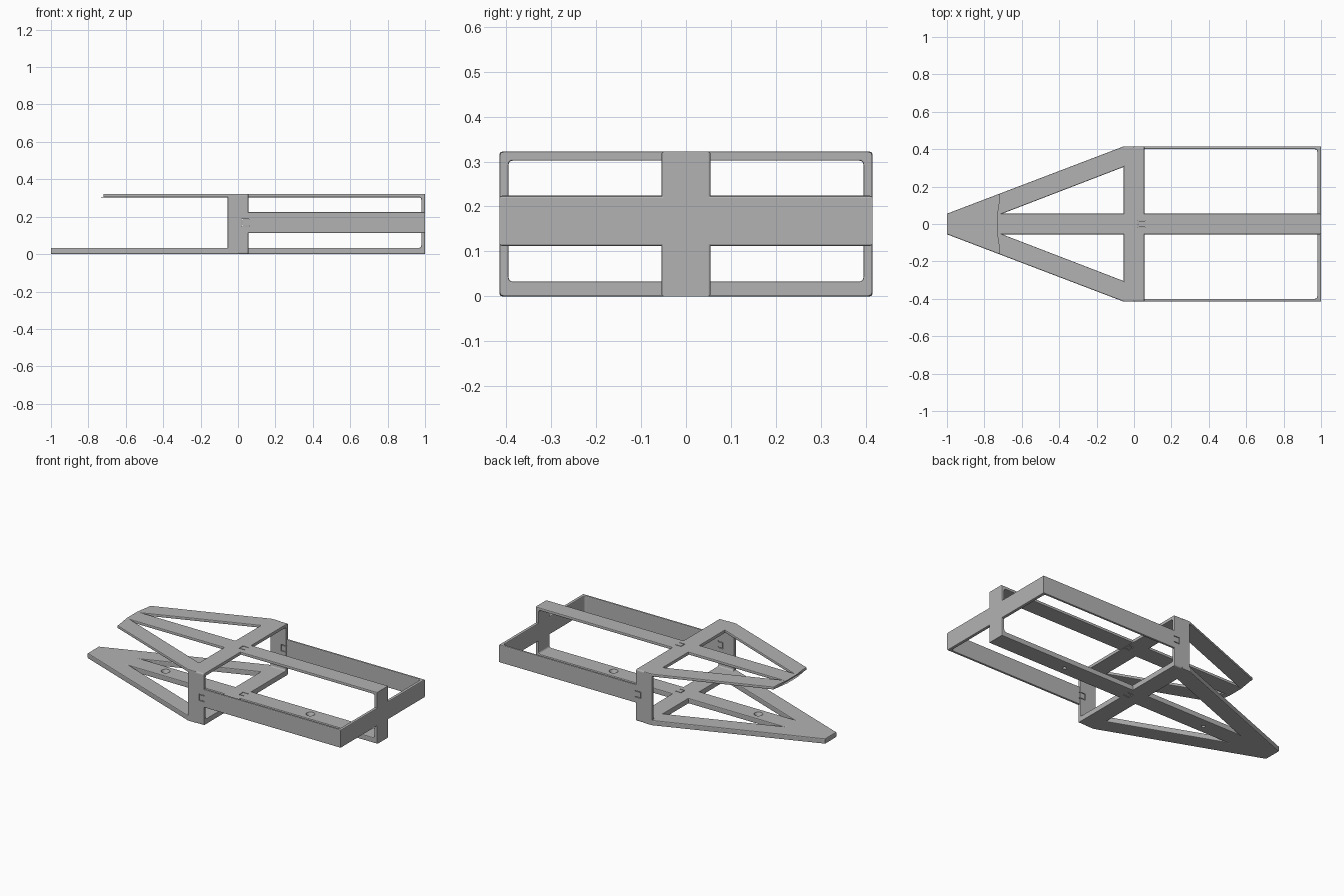
import bpy, bmesh
from mathutils import Vector

old = bpy.data.objects.get("Cube")
if old:
    bpy.data.objects.remove(old, do_unlink=True)

grey = bpy.data.materials.new("plain grey")
grey.use_nodes = True
COLOUR = (0.45, 0.45, 0.45, 1)
grey.diffuse_color = COLOUR
grey.node_tree.nodes["Principled BSDF"].inputs["Base Color"].default_value = COLOUR

H = 0.322        # full height
W = 0.415        # half width
S = 0.055        # half width of every strap
FLOOR = 0.033    # thickness of the lower plate
ROOF = 0.304     # underside of the upper plate
MID = 0.168      # centre height of the side loop
SLOPE = (W - S) / (1 - S)


def fillet(points, r, steps=4):
    """Round the corners of a closed 2D outline."""
    out = []
    for i, p in enumerate(points):
        p = Vector(p)
        a = p + (Vector(points[i - 1]) - p).normalized() * r
        b = p + (Vector(points[(i + 1) % len(points)]) - p).normalized() * r
        for k in range(steps + 1):
            t = k / steps
            out.append(a * (1 - t) ** 2 + p * 2 * t * (1 - t) + b * t ** 2)
    return out


def rect(u0, u1, v0, v1):
    return [(u0, v0), (u1, v0), (u1, v1), (u0, v1)]


def prism(name, loops, axis, w0, w1, bevel=0.005):
    """Extrude an outline with holes along an axis and round its rims."""
    place = {"X": lambda u, v, w: (w, u, v),
             "Y": lambda u, v, w: (u, w, v),
             "Z": lambda u, v, w: (u, v, w)}[axis]
    bm = bmesh.new()
    for loop in loops:
        verts = [bm.verts.new(place(p[0], p[1], w0)) for p in loop]
        for i, v in enumerate(verts):
            bm.edges.new((verts[i - 1], v))
    bmesh.ops.triangle_fill(bm, edges=bm.edges[:], use_beauty=True)
    ext = bmesh.ops.extrude_face_region(bm, geom=bm.faces[:], use_keep_orig=True)
    moved = [g for g in ext["geom"] if isinstance(g, bmesh.types.BMVert)]
    bmesh.ops.translate(bm, verts=moved, vec=place(0, 0, w1 - w0))
    bmesh.ops.recalc_face_normals(bm, faces=bm.faces[:])
    if bevel:
        k = "XYZ".index(axis)
        rims = [e for e in bm.edges if e.is_manifold and e.calc_face_angle() > 0.7
                and abs(e.verts[0].co[k] - e.verts[1].co[k]) < 1e-5]
        bmesh.ops.bevel(bm, geom=rims, offset=bevel, segments=2, profile=0.5,
                        affect="EDGES", clamp_overlap=False)
    mesh = bpy.data.meshes.new(name)
    bm.to_mesh(mesh)
    bm.free()
    mesh.materials.append(grey)
    ob = bpy.data.objects.new(name, mesh)
    bpy.context.collection.objects.link(ob)
    return ob


def wedge(name, nose, hole_tip, z0, z1):
    """Tapered plate with two triangular windows either side of a spine."""
    y = S + SLOPE * (nose + 1)
    outline = [(nose, -y), (-S, -W), (0, -W), (0, W), (-S, W), (nose, y)]
    windows = [[(-S, s * S), (-S, s * 0.305), (hole_tip, s * S)] for s in (-1, 1)]
    return prism(name, [outline] + windows, "Z", z0, z1)


# Tapered plates
lower_plate = wedge("lower_plate", -1, -0.71, 0, FLOOR)
upper_plate = wedge("upper_plate", -0.72, -0.705, ROOF, H)

# Upright ring in the middle
bulkhead = prism("bulkhead_ring", [fillet(rect(-W, W, 0, H), 0.01),
                                   fillet(rect(-W + 0.02, W - 0.02, FLOOR, ROOF - 0.002), 0.01)],
                 "X", -S, S, 0.003)


def u_loop(name, v0, v1, inner0, inner1, axis, w0, w1):
    """U-shaped strap, open toward the bulkhead, with rounded inner corners."""
    inner = fillet([(-1, inner0), (0.98, inner0), (0.98, inner1), (-1, inner1)], 0.015)
    bend = [p for p in inner if p[0] > 0]
    outline = [(0, v0), (1, v0), (1, v1), (0, v1), (0, inner1)] + bend[::-1] + [(0, inner0)]
    return prism(name, [outline], axis, w0, w1)


# Horizontal side loop and vertical spine loop
side_loop = u_loop("side_loop", -W, W, -W + 0.015, W - 0.015, "Z", MID - 0.056, MID + 0.056)
spine_loop = u_loop("spine_loop", 0, H, FLOOR, ROOF, "Y", -S, S)

# Cutters: clip slots and countersunk screw holes
cutters = []


def clip(c):
    a, b, g = 0.02, 0.016, 0.004
    return [(0.06, c - a), (0.02, c - a), (0.02, c + a), (0.06, c + a),
            (0.06, c + b), (0.02 + g, c + b), (0.02 + g, c - b), (0.06, c - b)]


cutters.append(prism("clip_cutter", [clip(0)], "Z", -1, 1, 0))
cutters.append(prism("side_clip_cutter", [clip(MID)], "Y", -1, 1, 0))
for x in (-0.5, 0.5):
    bm = bmesh.new()
    bmesh.ops.create_cone(bm, cap_ends=True, segments=24, radius1=0.011, radius2=0.026,
                          depth=FLOOR + 0.002)
    bmesh.ops.translate(bm, verts=bm.verts[:], vec=(x, 0, FLOOR / 2))
    mesh = bpy.data.meshes.new("screw_cutter")
    bm.to_mesh(mesh)
    bm.free()
    mesh.materials.append(grey)
    hole = bpy.data.objects.new("screw_cutter", mesh)
    bpy.context.collection.objects.link(hole)
    cutters.append(hole)

z_clip, y_clip, nose_hole, tail_hole = cutters
cuts = {lower_plate: [nose_hole], spine_loop: [z_clip, tail_hole],
        side_loop: [y_clip], bulkhead: [z_clip, y_clip]}
for ob, tools in cuts.items():
    for tool in tools:
        mod = ob.modifiers.new("cut", "BOOLEAN")
        mod.operation, mod.solver, mod.object = "DIFFERENCE", "EXACT", tool

bpy.context.view_layer.update()
graph = bpy.context.evaluated_depsgraph_get()
baked = {ob: bpy.data.meshes.new_from_object(ob.evaluated_get(graph)) for ob in cuts}
for ob, mesh in baked.items():
    ob.modifiers.clear()
    ob.data = mesh
for tool in cutters:
    bpy.data.objects.remove(tool, do_unlink=True)
